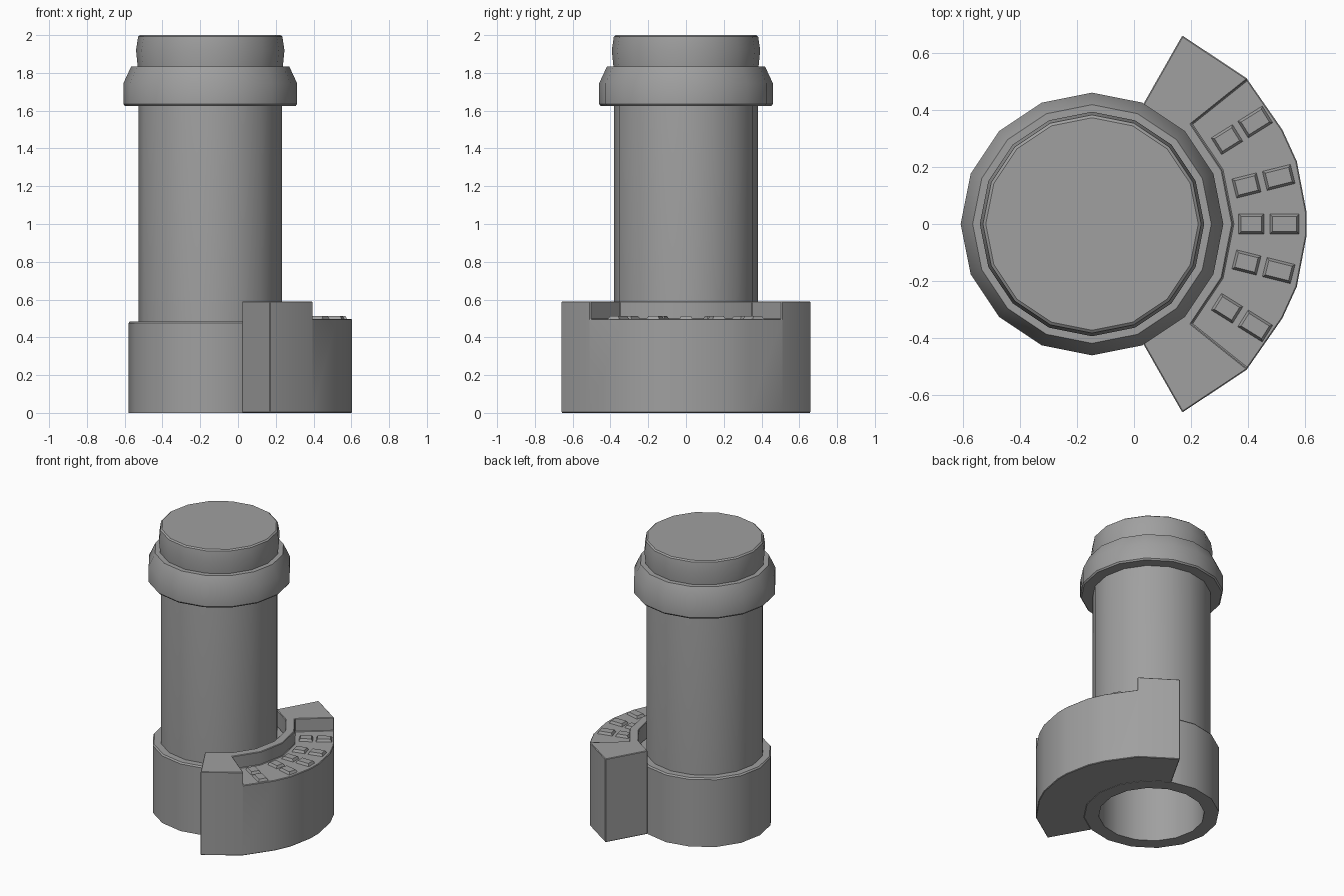
import bpy, bmesh, math
from mathutils import Vector

cube = bpy.data.objects.get("Cube")
if cube:
    bpy.data.objects.remove(cube, do_unlink=True)

CX = -0.147      # column axis
SIDES = 16

stone = bpy.data.materials.new("grey stone")
stone.use_nodes = True
GREY = (0.35, 0.35, 0.35, 1)
stone.diffuse_color = GREY
stone.node_tree.nodes["Principled BSDF"].inputs["Base Color"].default_value = GREY


def finish(name, bm):
    bmesh.ops.remove_doubles(bm, verts=bm.verts[:], dist=1e-5)
    bmesh.ops.recalc_face_normals(bm, faces=bm.faces[:])
    mesh = bpy.data.meshes.new(name)
    bm.to_mesh(mesh)
    bm.free()
    mesh.materials.append(stone)
    obj = bpy.data.objects.new(name, mesh)
    bpy.context.collection.objects.link(obj)
    return obj


def smooth(obj):
    bpy.ops.object.select_all(action='DESELECT')
    obj.select_set(True)
    bpy.context.view_layer.objects.active = obj
    bpy.ops.object.shade_smooth_by_angle(angle=math.radians(30))


def polar(r, deg, z=0.0):
    a = math.radians(deg)
    return Vector((CX + r * math.cos(a), r * math.sin(a), z))


def lathe(name, profile, closed=False):
    """Turn an (r, z) profile around the column axis."""
    bm = bmesh.new()
    verts = [bm.verts.new((CX + r, 0, z)) for r, z in profile]
    edges = [bm.edges.new(p) for p in zip(verts, verts[1:])]
    if closed:
        edges.append(bm.edges.new((verts[-1], verts[0])))
    bmesh.ops.spin(bm, geom=verts + edges, cent=(CX, 0, 0), axis=(0, 0, 1),
                   angle=2 * math.pi, steps=SIDES, use_merge=True)
    obj = finish(name, bm)
    smooth(obj)
    return obj


def prism(name, outline, z0, z1):
    """Extrude a plan outline of (r, degrees) points upwards."""
    bm = bmesh.new()
    face = bm.faces.new([bm.verts.new(polar(r, d, z0)) for r, d in outline])
    top = bmesh.ops.extrude_face_region(bm, geom=[face])["geom"]
    bmesh.ops.translate(bm, vec=(0, 0, z1 - z0),
                        verts=[v for v in top if isinstance(v, bmesh.types.BMVert)])
    return finish(name, bm)


def mirrored(half):
    """Half outline from the far end to the middle, repeated on the other side."""
    return half + [(r, -d) for r, d in reversed(half) if d]


# Column parts
lathe("base_collar", [(0.34, 0.485), (0.34, 0), (0.433, 0), (0.433, 0.475),
                      (0.425, 0.485)], closed=True)
lathe("shaft", [(0, 1.88), (0.34, 1.88), (0.34, 0.46), (0.38, 0.46),
                (0.38, 1.7), (0.36, 1.9), (0, 1.9)])
lathe("upper_ring", [(0.37, 1.625), (0.452, 1.625), (0.46, 1.635), (0.46, 1.745),
                     (0.418, 1.835), (0.37, 1.835)], closed=True)
lathe("top_cap", [(0, 1.82), (0.383, 1.82), (0.393, 1.92), (0.382, 1.992),
                  (0.372, 2.0), (0, 2.0)])

# Curved side platform with a recessed floor between two raised ends
inner = mirrored([(0.433, 67.2), (0.433, 45), (0.433, 22.5), (0.433, 0)])
outer = mirrored([(0.732, 64.4), (0.744, 43.3), (0.744, 26.3), (0.75, 17), (0.752, 3.4)])
platform = prism("side_platform", inner + outer[::-1], 0, 0.59)
rim = mirrored([(0.493, 45.2), (0.493, 22.5), (0.493, 0)])
cutter = prism("recess_cutter", rim + [(0.9, -42.2), (1.1, 0), (0.9, 42.2)], 0.497, 0.8)
cutter.hide_render = True
cut = platform.modifiers.new("recess", 'BOOLEAN')
cut.object = cutter
cut.solver = 'EXACT'
bevel = platform.modifiers.new("worn_edges", 'BEVEL')
bevel.width = 0.006
bevel.segments = 1
bevel.limit_method = 'ANGLE'
bevel.angle_limit = math.radians(40)
depsgraph = bpy.context.evaluated_depsgraph_get()
baked = bpy.data.meshes.new_from_object(platform.evaluated_get(depsgraph))
platform.modifiers.clear()
platform.data = baked
bpy.data.objects.remove(cutter, do_unlink=True)
smooth(platform)

# Radial rows of low paving blocks, two per row, with sloping sides
for row, deg in enumerate((-32, -14, 0, 14, 32)):
    for part, (r0, r1) in {"inner": (0.51, 0.605), "outer": (0.62, 0.728)}.items():
        bm = bmesh.new()
        out = polar(1, deg) - polar(0, deg)
        side = Vector((-out.y, out.x, 0))
        rings = []
        for z, inset in ((0.49, 0), (0.514, 0.012)):
            corners = ((r0 + inset, -1), (r1 - inset, -1), (r1 - inset, 1), (r0 + inset, 1))
            rings.append([bm.verts.new(polar(r, deg, z) + side * s * (0.038 - inset))
                          for r, s in corners])
        for ring in rings:
            bm.faces.new(ring)
        for i in range(4):
            j = (i + 1) % 4
            bm.faces.new((rings[0][i], rings[0][j], rings[1][j], rings[1][i]))
        finish(f"paving_block_{part}_{row + 1}", bm)
